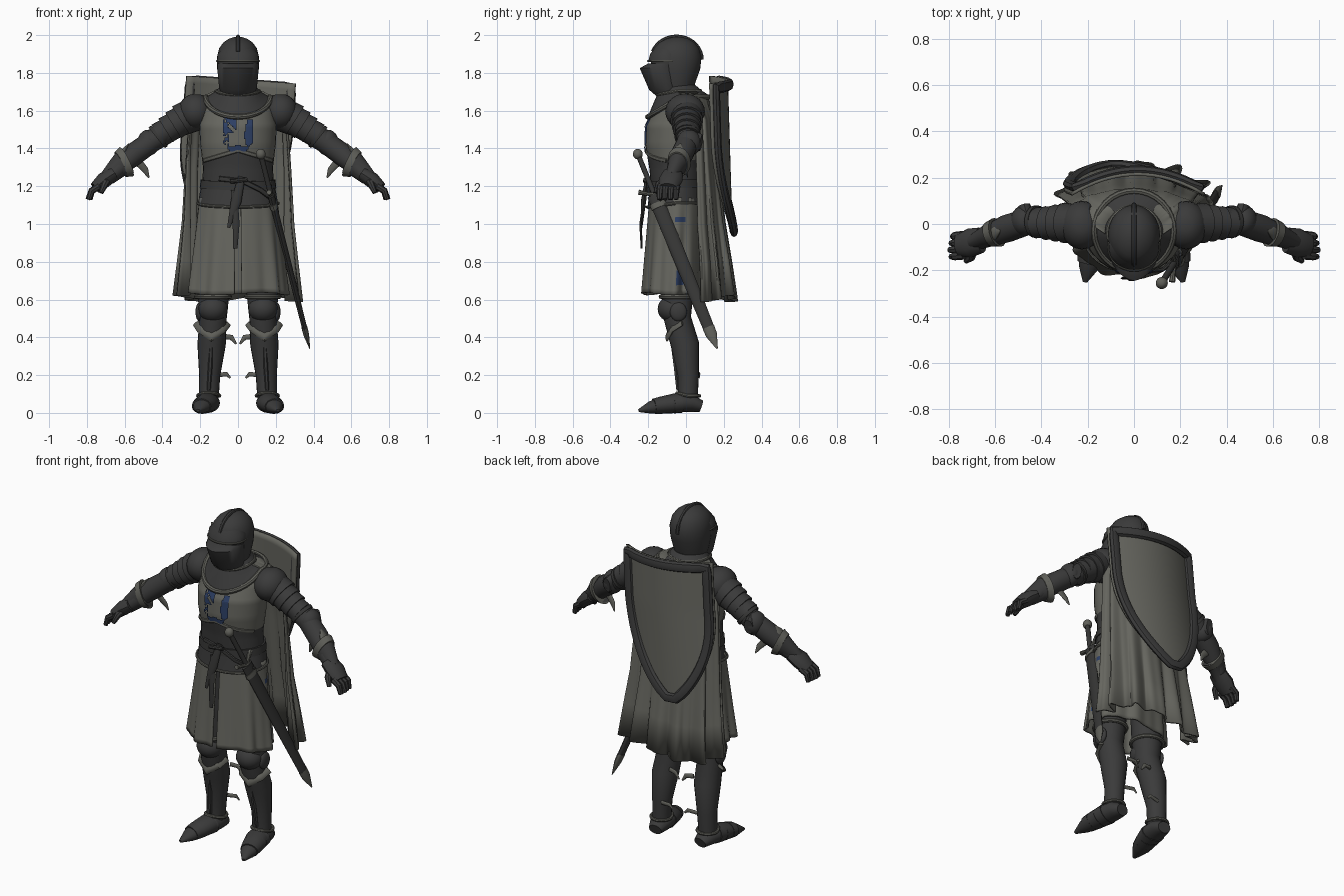
import bpy, bmesh, math, random
from math import sin, cos, pi, radians
from mathutils import Vector

random.seed(4)
if "Cube" in bpy.data.objects:
    bpy.data.objects.remove(bpy.data.objects["Cube"])


def material(name, r, g, b):
    m = bpy.data.materials.new(name)
    m.use_nodes = True
    m.diffuse_color = (r, g, b, 1)
    node = m.node_tree.nodes["Principled BSDF"]
    node.inputs["Base Color"].default_value = (r, g, b, 1)
    node.inputs["Roughness"].default_value = 0.8
    return m


steel = material("dark steel", .043, .043, .043)
leather = material("dark leather", .037, .037, .036)
cloth = material("grey cloth", .132, .132, .114)
trim = material("worn trim", .115, .115, .1)
blue = material("deep blue", .025, .048, .125)


def grid(name, rows, mats, wrap=True, caps=True, closed=False, rule=None,
         mirror=False, thick=0):
    """Skin rows of points; rule picks a material slot from a face centre."""
    mats = mats if isinstance(mats, list) else [mats]
    bm = bmesh.new()
    vs = [[bm.verts.new(p) for p in row] for row in rows]
    n = len(rows[0])
    for i in range(len(rows) - (0 if closed else 1)):
        a, b = vs[i], vs[(i + 1) % len(vs)]
        for j in range(n if wrap else n - 1):
            k = (j + 1) % n
            bm.faces.new((a[j], a[k], b[k], b[j]))
    if wrap and caps and not closed:
        bm.faces.new(vs[0])
        bm.faces.new(vs[-1])
    bmesh.ops.recalc_face_normals(bm, faces=bm.faces)
    if rule:
        for f in bm.faces:
            f.material_index = rule(f.calc_center_median())
    me = bpy.data.meshes.new(name)
    bm.to_mesh(me)
    bm.free()
    for m in mats:
        me.materials.append(m)
    me.shade_smooth()
    me.set_sharp_from_angle(angle=radians(40))
    ob = bpy.data.objects.new(name, me)
    bpy.context.collection.objects.link(ob)
    if thick:
        s = ob.modifiers.new("thickness", "SOLIDIFY")
        s.thickness, s.offset = thick, 0
    if mirror:
        ob.modifiers.new("mirror", "MIRROR")
    return ob


def loft(name, rings, mats, n=32, power=1, steps=1, **kw):
    """Stack of rings (z, centre y, half width, half depth, dip at the front)."""
    full = []
    for a, b in zip(rings, rings[1:]):
        full += [[p + (q - p) * k / steps for p, q in zip(a, b)] for k in range(steps)]
    full.append(rings[-1])
    bend = lambda v: math.copysign(abs(v) ** power, v)
    ang = [2 * pi * j / n for j in range(n)]
    rows = [[(rx * bend(sin(a)), cy - ry * bend(cos(a)), z - dip * max(0, cos(a))) for a in ang]
            for z, cy, rx, ry, dip in full]
    return grid(name, rows, mats, **kw)


def tube(name, pts, radii, mat, n=12, flat=1, ref=(0, 1, 0), closed=False, **kw):
    """Sweep an oval along points; flat squashes it across the side axis."""
    pts = [Vector(p) for p in pts]
    radii = radii if isinstance(radii, (list, tuple)) else [radii] * len(pts)
    last, rows = len(pts) - 1, []
    for i, (p, r) in enumerate(zip(pts, radii)):
        if closed:
            t = pts[(i + 1) % len(pts)] - pts[i - 1]
        else:
            t = pts[min(i + 1, last)] - pts[max(i - 1, 0)]
        side = t.cross(Vector(ref)).normalized()
        other = side.cross(t).normalized() * flat
        rows.append([p + r * (side * cos(a) + other * sin(a))
                     for a in (2 * pi * j / n for j in range(n))])
    return grid(name, rows, mat, closed=closed, **kw)


def ball(name, c, size, mat, **kw):
    rows = []
    for i in range(1, 12):
        a = pi * i / 12
        rows.append([(c[0] + size[0] * sin(a) * cos(b), c[1] + size[1] * sin(a) * sin(b),
                      c[2] + size[2] * cos(a)) for b in (pi * j / 10 for j in range(20))])
    return grid(name, rows, mat, **kw)


def ring(name, z, cy, rx, ry, dip, r, mat, cx=0, **kw):
    pts = [(cx + rx * sin(a), cy - ry * cos(a), z - dip * max(0, cos(a)))
           for a in (2 * pi * j / 32 for j in range(32))]
    return tube(name, pts, r, mat, n=8, ref=(0, 0, 1), closed=True, **kw)


def drape(name, start, end, rows, waves, mats, **kw):
    """Hanging cloth around an arc (0 faces front) with growing folds."""
    out = []
    for z, cy, rx, ry, ripple in rows:
        line = []
        for j in range(129):
            a = radians(start + (end - start) * j / 128)
            k = 1 + ripple * (sin(waves * a) + .5 * sin(waves * 1.7 * a + 1))
            line.append((rx * k * sin(a), cy - ry * k * cos(a), z + ripple * .15 * sin(3 * a)))
        out.append(line)
    return grid(name, out, mats, wrap=False, thick=.012, **kw)


# Torso: dark plate below, cloth tabard above a slanted edge
BODY = [(1.08, -.05, .2, .14, 0), (1.2, -.05, .19, .135, 0), (1.3, -.055, .185, .14, 0),
        (1.42, -.055, .2, .16, 0), (1.52, -.05, .205, .16, 0), (1.6, -.035, .19, .135, 0),
        (1.66, -.03, .15, .105, 0), (1.71, -.035, .1, .085, 0)]
edge = lambda x: 1.39 - .3 * abs(x)
loft("torso", BODY, [steel, cloth], steps=6, rule=lambda c: int(c.z > edge(c.x)))


def chest(x, z, lift=.004):
    for a, b in zip(BODY, BODY[1:]):
        if a[0] <= z <= b[0]:
            k = (z - a[0]) / (b[0] - a[0])
            _, cy, rx, ry, _ = [p + (q - p) * k for p, q in zip(a, b)]
            return Vector((x, cy - ry * math.sqrt(max(0, 1 - (x / rx) ** 2)) - lift, z))


tube("chest_strap", [chest(x, edge(x)) for x in (0, .04, .08, .12, .16, .18)],
     .011, trim, n=8, flat=.6, mirror=True)

# Worn blue device: cells of a thin plate kept by rule
bm = bmesh.new()
cell = .008
for i in range(-11, 11):
    for j in range(24):
        x, z = (i + .5) * cell, 1.378 + (j + .5) * cell
        inside = abs(x) < .084 * min(1, .45 + (z - 1.378) * 9)
        upper = x < -.005 and z > 1.48 and abs(x + z - 1.475) > .011
        flank = x > .03 + abs(z - 1.47) * .25 and z < 1.55
        point = z < 1.418 - .2 * abs(x)
        flecks = x < -.05 and random.random() < .5
        if inside and (upper or flank or point or flecks):
            h = cell / 2
            bm.faces.new([bm.verts.new(chest(x + u * h, z + v * h, .009))
                          for u, v in ((-1, -1), (1, -1), (1, 1), (-1, 1))])
mesh = bpy.data.meshes.new("chest_device")
bm.to_mesh(mesh)
bm.free()
mesh.materials.append(blue)
bpy.context.collection.objects.link(bpy.data.objects.new("chest_device", mesh))

# Neck guard dipping at the front
loft("mail_collar", [(1.672, -.03, .17, .17, .1), (1.685, -.033, .145, .15, .07),
                     (1.705, -.035, .115, .12, .025), (1.735, -.04, .09, .09, 0)], steel)
ring("collar_trim", 1.672, -.03, .172, .173, .105, .014, trim)
ring("neck_trim", 1.705, -.038, .112, .115, .02, .009, trim)

# Belt and hip plates
loft("hip_plates", [(1.1, -.055, .212, .15, .02), (1.15, -.05, .205, .147, .01),
                    (1.22, -.05, .192, .14, 0)], steel)
loft("belt", [(1.19, -.05, .203, .15, .01), (1.235, -.05, .198, .147, .01)], leather)
ring("hip_trim", 1.11, -.055, .213, .152, .02, .008, trim)

# Skirt split at the front, with blue showing at the left side
skirt = [(1.14 - .51 * t, -.05 - .02 * t, .2 + .055 * t, .137 + .018 * t, .005 + .04 * t)
         for t in (k / 20 for k in range(21))]
drape("skirt", 4, 356, skirt, 9, [cloth, blue],
      rule=lambda c: int(c.x > 0 and abs(c.y + .03) < .025 and (.67 < c.z < .76 or 1 < c.z < 1.04)))

# Cloak gathered at the nape
cloak = [(1.7, -.03, .125, .1, 0), (1.66, .02, .2, .095, .01), (1.55, .06, .255, .085, .02),
         (1.3, .07, .27, .095, .03), (1, .08, .28, .12, .06), (.8, .095, .295, .135, .09),
         (.605, .1, .31, .155, .12)]
drape("cloak", 83, 277, cloak, 13, cloth)

# Helmet with pointed visor, brow, slit and crest
loft("helmet", [(1.69, -.05, .085, .085, 0), (1.75, -.05, .1, .1, 0), (1.82, -.05, .11, .125, 0),
                (1.88, -.05, .112, .132, 0), (1.93, -.05, .1, .12, 0), (1.96, -.048, .078, .095, 0),
                (1.98, -.045, .05, .06, 0), (1.99, -.045, .02, .02, 0)], steel)
loft("visor", [(1.68, -.09, .082, .07, 0), (1.72, -.1, .1, .095, .01), (1.825, -.12, .11, .125, 0),
               (1.85, -.11, .11, .09, 0)], steel, power=1.2)
loft("eye_slit", [(1.845, -.1, .106, .085, 0), (1.86, -.1, .106, .085, 0)], leather)
loft("brow", [(1.86, -.1, .112, .1, 0), (1.9, -.1, .108, .09, 0), (1.95, -.085, .07, .065, 0)], steel)
ring("brow_trim", 1.863, -.1, .11, .1, 0, .006, trim)
tube("crest", [(0, -.05 - .133 * cos(a), 1.87 + .122 * sin(a))
               for a in (radians(d) for d in range(20, 181, 10))], .011, steel, n=8, ref=(1, 0, 0))


# Shield slung on the back, curved and slightly tipped, with a raised rim behind
def shield(s, t, lift=0):
    u = max(0, (t - .35) / .65)
    x, z = s * .288 * (1 - u ** 2.2) ** .8, .405 - .82 * t
    y = .215 + .025 * t - .085 * (x / .285) ** 2
    c, k = cos(radians(4)), sin(radians(4))
    return Vector((x * c + z * k - .012 - .04 * u, y + lift, 1.36 + z * c - x * k))


steps = [k / 24 for k in range(25)]
grid("shield_board", [[shield(k / 8 - 1, t * .995) for k in range(17)] for t in steps],
     cloth, wrap=False, thick=.014)
sides = [.03 + .95 * t for t in steps]
outline = [shield(.92 * k / 8, .03, .016) for k in range(-8, 8)]
outline += [shield(.92, t, .016) for t in sides] + [shield(-.92, t, .016) for t in sides[:0:-1]]
tube("shield_rim", outline, .03, steel, n=8, flat=.7, closed=True)

# Arms, shoulder plates and elbow guards
tube("arms", [(.17, 0, 1.6), (.33, .01, 1.525), (.46, .01, 1.435), (.55, -.02, 1.37),
              (.67, -.07, 1.26)], [.09, .07, .058, .06, .04], steel, n=20, mirror=True)
ball("shoulder_cap", (.225, -.005, 1.595), (.092, .105, .095), steel, mirror=True)
for k in range(4):
    x = .255 + k * .04
    tube("shoulder_plate", [(x, .004, 1.578 - k * .026), (x + .048, .004, 1.548 - k * .026)],
         [.082 - k * .007, .087 - k * .007], steel, n=20, mirror=True)
ball("elbow_guard", (.475, .015, 1.43), (.058, .066, .07), steel, mirror=True)
tube("elbow_wing", [(.46, .02, 1.44), (.475, .08, 1.43)], [.06, .045], steel,
     flat=.6, ref=(1, 0, 0), mirror=True)
tube("arm_band", [(.415, .01, 1.468), (.43, .01, 1.456)], .07, leather, n=20, mirror=True)

# Gauntlets
tube("gauntlet_cuff", [(.597, -.038, 1.325), (.64, -.055, 1.295), (.69, -.078, 1.245)],
     [.075, .056, .043], steel, n=20, flat=.8, mirror=True)
tube("cuff_trim", [(.59, -.036, 1.33), (.622, -.045, 1.315)], [.085, .073], trim,
     n=20, flat=.75, mirror=True)
tube("cuff_point", [(.61, -.04, 1.36), (.597, -.036, 1.395), (.578, -.03, 1.425)],
     [.035, .028, .004], trim, flat=.5, ref=(1, 0, .5), mirror=True)
tube("cuff_strap", [(.53, -.01, 1.33), (.49, .0, 1.285), (.472, .01, 1.245)],
     [.022, .017, .004], trim, flat=.4, mirror=True)
tube("palm", [(.66, -.07, 1.265), (.71, -.082, 1.232), (.755, -.092, 1.19)], [.037, .042, .033],
     steel, flat=1.5, mirror=True)
for k in range(4):
    y = -.135 + k * .029
    tube("finger", [(.735, y, 1.2), (.775, y - .004, 1.175), (.795 - abs(k - 1) * .006, y - .006, 1.13)],
         [.019, .018, .013], steel, n=8, mirror=True)
tube("thumb", [(.69, -.1, 1.24), (.705, -.145, 1.21), (.725, -.16, 1.165)], [.021, .019, .012],
     steel, n=8, mirror=True)

# Legs, knees and greaves
tube("legs", [(.11, -.04, 1.05), (.13, -.045, .64), (.132, -.045, .5), (.14, -.005, .36),
              (.15, .012, .2), (.155, .01, .07)], [.09, .085, .072, .075, .056, .052],
     steel, n=20, mirror=True)
ball("knee_guard", (.132, -.075, .55), (.078, .075, .07), steel, mirror=True)
ball("knee_wing", (.205, -.04, .535), (.02, .045, .05), steel, mirror=True)
ring("thigh_band", .615, -.045, .088, .088, 0, .012, trim, cx=.132, mirror=True)
tube("knee_trim", [(.058, -.03, .475), (.08, -.082, .445), (.14, -.1, .4), (.2, -.072, .445),
                   (.218, -.02, .475)], .023, trim, n=8, flat=.4, mirror=True)
tube("shin_ridge", [(.14, -.075, .4), (.147, -.055, .25), (.155, -.042, .12)], [.012, .012, .01],
     steel, n=6, mirror=True)
tube("calf_strap", [(.08, .04, .405), (.035, .05, .4), (.01, .05, .365)], [.014, .014, .005],
     trim, n=8, flat=.5, mirror=True)
tube("ankle_strap", [(.12, .06, .2), (.06, .07, .205), (.04, .07, .185)], [.012, .012, .005],
     trim, n=8, flat=.5, mirror=True)

# Pointed armoured shoes
tube("shoe", [(.15, .08, .035), (.155, .03, .052), (.165, -.05, .054), (.182, -.12, .042),
              (.197, -.19, .028), (.212, -.25, .012)], [.04, .06, .066, .06, .042, .01],
     steel, n=16, flat=.78, ref=(0, 0, 1), mirror=True)
for k in range(3):
    y = -.03 - .05 * k
    tube("shoe_plate", [(.163 + .011 * k, y, .053 - .006 * k), (.172 + .011 * k, y - .04, .047 - .006 * k)],
         [.069 - .005 * k, .064 - .006 * k], steel, n=16, flat=.78, ref=(0, 0, 1), mirror=True)
ring("heel_strap", .09, .012, .058, .06, -.015, .009, trim, cx=.155, mirror=True)

# Sword hung from the left hip
top, tip = Vector((.12, -.255, 1.37)), Vector((.38, .165, .34))
along = lambda t: top.lerp(tip, t)
X = (1, 0, 0)
ball("pommel", top, (.026, .026, .028), trim)
tube("grip", [along(0), along(.2)], .014, leather, n=10)
across = (tip - top).cross(Vector(X)).normalized()
tube("guard", [along(.21 - .02 * abs(k)) + across * .036 * k for k in (-2, -1, 0, 1, 2)],
     [.014, .01, .013, .01, .014], trim, n=8, ref=X)
tube("scabbard", [along(.21), along(.6), along(.9)], [.04, .036, .03], leather, flat=.45, ref=X)
tube("scabbard_tip", [along(.89), along(.93), along(1)], [.032, .03, .004], trim, flat=.5, ref=X)
tube("scabbard_band", [along(.25), along(.275)], .044, trim, flat=.5, ref=X)
tube("sword_belt", [(-.1, -.18, 1.24), (.03, -.205, 1.225), (.12, -.2, 1.18), (.2, -.13, 1.12)],
     .014, leather, n=8, flat=.6)

# Dagger and loose belt end at the front
tube("dagger", [(.02, -.205, 1.25), (-.01, -.225, 1.12), (-.05, -.235, .98)], [.018, .028, .008],
     leather, flat=.5)
tube("dagger_guard", [(-.04, -.215, 1.225), (.05, -.215, 1.235)], .012, leather, n=8)
tube("belt_end", [(-.02, -.215, 1.18), (-.01, -.24, 1.0), (-.015, -.235, .87)], [.016, .018, .012],
     leather, n=8, flat=.4)
